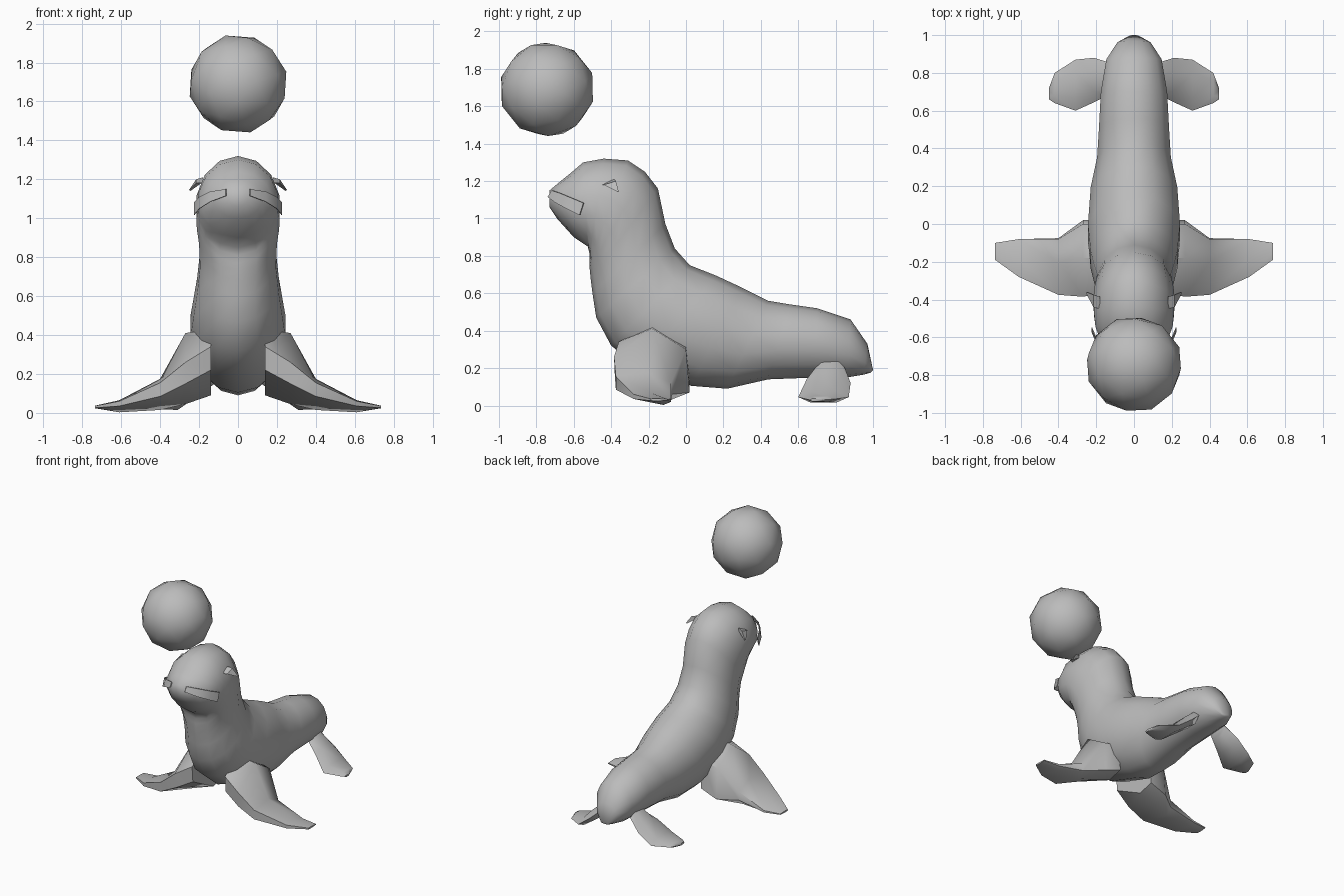
import bpy, bmesh, math
from mathutils import Matrix, Vector

if "Cube" in bpy.data.objects:
    bpy.data.objects.remove(bpy.data.objects["Cube"])

grey = bpy.data.materials.new("soft grey")
grey.diffuse_color = (0.5, 0.5, 0.5, 1)
grey.use_nodes = True
grey.node_tree.nodes["Principled BSDF"].inputs["Base Color"].default_value = grey.diffuse_color


def finish(name, bm, angle=60):
    """Turn a bmesh into a smooth-shaded grey object."""
    me = bpy.data.meshes.new(name)
    bm.to_mesh(me)
    bm.free()
    me.materials.append(grey)
    ob = bpy.data.objects.new(name, me)
    bpy.context.collection.objects.link(ob)
    bpy.ops.object.select_all(action='DESELECT')
    ob.select_set(True)
    bpy.context.view_layer.objects.active = ob
    bpy.ops.object.shade_smooth_by_angle(angle=math.radians(angle))
    return ob


def loft(name, rings, angle=60):
    """Skin a list of equal-length point rings and cap both ends."""
    bm = bmesh.new()
    rows = [[bm.verts.new(p) for p in r] for r in rings]
    n = len(rows[0])
    for a, b in zip(rows, rows[1:]):
        for i in range(n):
            bm.faces.new((a[i], a[(i + 1) % n], b[(i + 1) % n], b[i]))
    bm.faces.new(rows[0])
    bm.faces.new(rows[-1])
    bmesh.ops.recalc_face_normals(bm, faces=bm.faces)
    return finish(name, bm, angle)


def both_sides(side, pts):
    return [(side * x, y, z) for x, y, z in pts]


# Body and head: tilted oval rings (under y, z, upper y, z, half width)
body = [(-.73, 1.06, -.73, 1.15, .05), (-.69, 1.0, -.67, 1.20, .125),
        (-.60, .90, -.62, 1.24, .185), (-.525, .85, -.55, 1.30, .21),
        (-.515, .81, -.44, 1.32, .217), (-.515, .77, -.31, 1.31, .22),
        (-.515, .73, -.22, 1.25, .215), (-.51, .68, -.15, 1.16, .205),
        (-.50, .60, -.11, .97, .20), (-.48, .47, -.06, .84, .215),
        (-.40, .32, .02, .75, .235), (-.25, .20, .16, .695, .25),
        (.03, .105, .30, .63, .235), (.22, .09, .44, .56, .20),
        (.44, .14, .56, .54, .19), (.70, .15, .70, .52, .18),
        (.86, .15, .88, .46, .15), (.95, .165, .97, .33, .09),
        (.985, .175, 1.0, .19, .03)]
N = 14
rings = []
for y0, z0, y1, z1, w in body:
    low, high = Vector((0, y0, z0)), Vector((0, y1, z1))
    mid, half = (low + high) / 2, (high - low) / 2
    rings.append([mid + half * math.cos(t) + Vector((w * math.sin(t), 0, 0))
                  for t in (2 * math.pi * i / N for i in range(N))])
loft("body", rings)

# Front flipper: x, then (y, z) for front top, top, back top, back low, under, front low
front = [
    (.14, (-.36, .34), (-.18, .43), (0, .33), (.02, .12), (-.1, .09), (-.35, .22)),
    (.27, (-.385, .26), (-.18, .41), (0, .30), (.02, .07), (-.1, .045), (-.38, .15)),
    (.40, (-.375, .155), (-.20, .175), (-.08, .12), (-.075, .06), (-.12, .015), (-.375, .085)),
    (.61, (-.28, .06), (-.18, .065), (-.08, .035), (-.08, .02), (-.12, .003), (-.28, .035)),
    (.735, (-.19, .036), (-.15, .037), (-.10, .034), (-.10, .028), (-.15, .024), (-.19, .026))]

# Rear flipper: x, front y, back y, front z, back z, thickness
rear = [(.12, .69, .85, .20, .20, .10), (.21, .645, .88, .14, .12, .09),
        (.31, .60, .87, .045, .045, .06), (.42, .64, .80, .035, .035, .03),
        (.45, .66, .72, .03, .03, .015)]

for side, tag in ((1, "left"), (-1, "right")):
    loft("front_flipper_" + tag,
         [both_sides(side, [(s[0], y, z) for y, z in s[1:]]) for s in front], 50)

    sections = []
    for x, ya, yb, za, zb, t in rear:
        yc, zc, d = (ya + yb) / 2, (za + zb) / 2, (yb - ya) / 4
        sections.append(both_sides(side, [
            (x, ya, za), (x, yc - d, zc + t / 2), (x, yc + d, zc + t / 2),
            (x, yb, zb), (x, yc + d, zc - t / 2), (x, yc - d, zc - t / 2)]))
    loft("rear_flipper_" + tag, sections, 60)

    # Ear: small flap hanging outward
    loft("ear_" + tag, [
        both_sides(side, [(.18, -.45, 1.18), (.18, -.385, 1.21), (.18, -.385, 1.185)]),
        both_sides(side, [(.215, -.44, 1.18), (.215, -.375, 1.20), (.21, -.375, 1.165)]),
        both_sides(side, [(.252, -.37, 1.145), (.252, -.36, 1.145), (.245, -.36, 1.14)])], 40)

    # Whiskers: thin curved strip along the muzzle
    strip = [(.06, -.715, 1.15, 1.115), (.14, -.675, 1.137, 1.085),
             (.195, -.61, 1.11, 1.05), (.222, -.545, 1.083, 1.018)]
    loft("whiskers_" + tag, [both_sides(side, [
        (x, y, zt), (x + .004, y - .004, zt), (x + .004, y - .025, zb), (x, y - .021, zb)])
        for x, y, zt, zb in strip], 40)

# Ball: coarse faceted outline, smooth shaded
bm = bmesh.new()
bmesh.ops.create_icosphere(bm, subdivisions=2, radius=.257,
                           matrix=Matrix.Translation((0, -.743, 1.69))
                           @ Matrix.Rotation(.35, 4, 'X') @ Matrix.Rotation(.2, 4, 'Y'))
finish("ball", bm)
